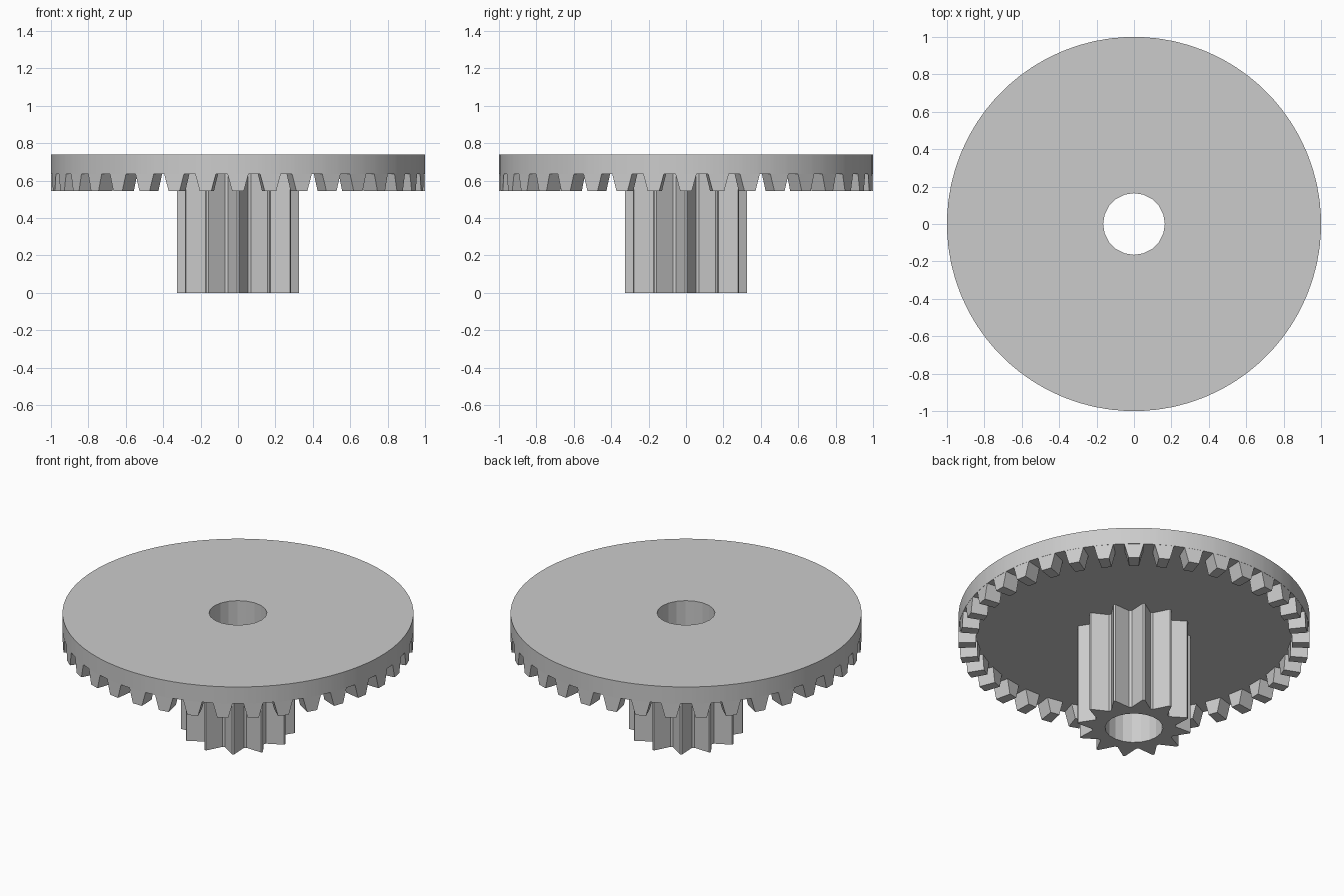
import bpy, bmesh
from math import cos, sin, radians

cube = bpy.data.objects.get("Cube")
if cube:
    bpy.data.objects.remove(cube, do_unlink=True)

# Sizes
RIM, TOOTH_INNER, HOLE = 1.0, 0.9, 0.165
TOP, DISC_BASE, TOOTH_TIP = 0.74, 0.635, 0.545
CROWN_TEETH, PINION_TEETH, HOLE_SIDES = 36, 12, 20

grey = bpy.data.materials.new("plain grey")
grey.use_nodes = True
colour = (0.6, 0.6, 0.6, 1)
grey.diffuse_color = colour
grey.node_tree.nodes["Principled BSDF"].inputs["Base Color"].default_value = colour


def polar(r, degrees):
    a = radians(degrees)
    return r * cos(a), r * sin(a)


def finish(name, bm):
    bmesh.ops.recalc_face_normals(bm, faces=bm.faces[:])
    mesh = bpy.data.meshes.new(name)
    bm.to_mesh(mesh)
    bm.free()
    mesh.materials.append(grey)
    obj = bpy.data.objects.new(name, mesh)
    bpy.context.collection.objects.link(obj)
    bpy.ops.object.select_all(action="DESELECT")
    obj.select_set(True)
    bpy.context.view_layer.objects.active = obj
    bpy.ops.object.shade_smooth_by_angle(angle=radians(10))


def bored_prism(name, outline, z0, z1):
    """Extrude an outline with the round shaft hole through its middle."""
    bm = bmesh.new()
    hole = [polar(HOLE, 360 * i / HOLE_SIDES) for i in range(HOLE_SIDES)]
    caps = {z0: [], z1: []}
    for loop in (outline, hole):
        rings = []
        for z in (z0, z1):
            ring = [bm.verts.new((x, y, z)) for x, y in loop]
            caps[z] += [bm.edges.new((ring[i - 1], ring[i])) for i in range(len(ring))]
            rings.append(ring)
        low, high = rings
        for i in range(len(loop)):
            bm.faces.new((low[i - 1], low[i], high[i], high[i - 1]))
    for edges in caps.values():
        bmesh.ops.triangle_fill(bm, edges=edges, use_beauty=True)
    finish(name, bm)


# Disc: rim corners line up with the tooth corners
ROOT_HALF, TIP_HALF = 3.2, 1.8
pitch = 360 / CROWN_TEETH
rim = [polar(RIM, i * pitch + a) for i in range(CROWN_TEETH)
       for a in (-ROOT_HALF, -TIP_HALF, TIP_HALF, ROOT_HALF)]
bored_prism("disc", rim, DISC_BASE, TOP)

# Crown teeth: tapered blocks hanging below the rim
bm = bmesh.new()
for i in range(CROWN_TEETH):
    def corners(half, z):
        spots = ((RIM, -half), (RIM, half), (TOOTH_INNER, half), (TOOTH_INNER, -half))
        return [bm.verts.new((*polar(r, i * pitch + a), z)) for r, a in spots]
    root, tip = corners(ROOT_HALF, DISC_BASE), corners(TIP_HALF, TOOTH_TIP)
    bm.faces.new(tip)
    for k in range(4):
        bm.faces.new((root[k - 1], root[k], tip[k], tip[k - 1]))
finish("crown_teeth", bm)

# Pinion: narrow pointed teeth around a bored shaft
step = 360 / PINION_TEETH
star = [polar(r, i * step + a) for i in range(PINION_TEETH)
        for r, a in ((0.325, -1), (0.325, 1), (0.238, 13), (0.238, 17))]
bored_prism("pinion", star, 0, DISC_BASE)
